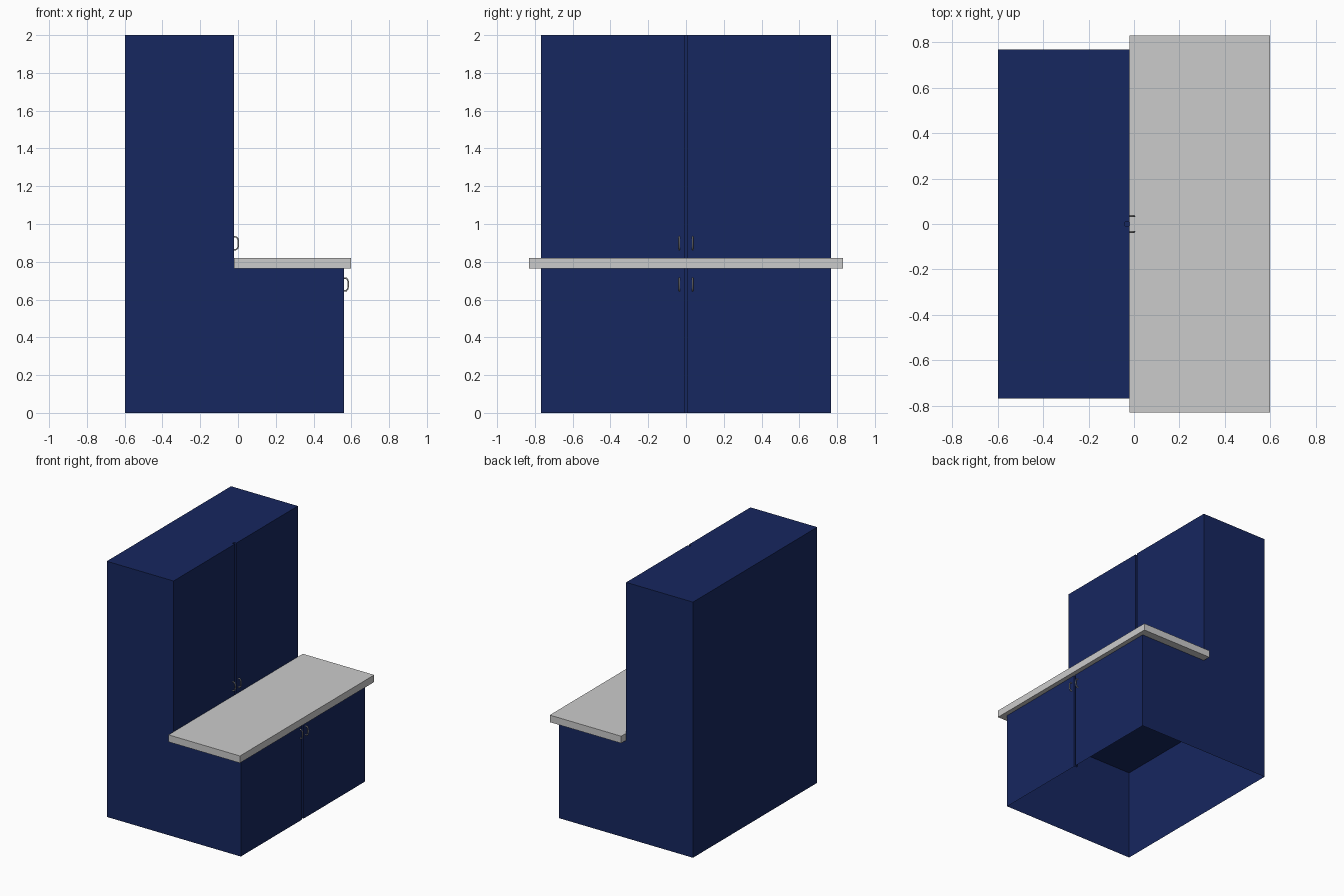
import bpy, bmesh

if "Cube" in bpy.data.objects:
    bpy.data.objects.remove(bpy.data.objects["Cube"])

navy = bpy.data.materials.new("navy")
navy.diffuse_color = (0.008, 0.02, 0.115, 1)
navy.use_nodes = True
navy.node_tree.nodes["Principled BSDF"].inputs["Base Color"].default_value = navy.diffuse_color

BACK, UPPER_FRONT, LOWER_FRONT = -0.598, -0.02, 0.562
HALF, GAP, GROOVE = 0.768, 0.009, 0.02


def finish(bm, name, mat=None):
    bmesh.ops.recalc_face_normals(bm, faces=bm.faces)
    mesh = bpy.data.meshes.new(name)
    bm.to_mesh(mesh)
    bm.free()
    obj = bpy.data.objects.new(name, mesh)
    bpy.context.collection.objects.link(obj)
    if mat:
        mesh.materials.append(mat)
    return obj


def prism(name, outline, z0, z1, mat=None, cap_top=True, cap_bottom=True):
    """Extrude a plan outline upwards, with optional end caps."""
    bm = bmesh.new()
    low = [bm.verts.new((x, y, z0)) for x, y in outline]
    top = [bm.verts.new((x, y, z1)) for x, y in outline]
    for i in range(len(outline)):
        j = (i + 1) % len(outline)
        bm.faces.new((low[i], low[j], top[j], top[i]))
    if cap_bottom:
        bm.faces.new(low[::-1])
    if cap_top:
        bm.faces.new(top)
    return finish(bm, name, mat)


def cabinet_plan(front):
    """Rectangle with a narrow groove between the two doors."""
    return [(BACK, -HALF), (front, -HALF), (front, -GAP), (front - GROOVE, -GAP),
            (front - GROOVE, GAP), (front, GAP), (front, HALF), (BACK, HALF)]


def rect(x0, x1, h):
    return [(x0, -h), (x1, -h), (x1, h), (x0, h)]


# Lower cabinet is open underneath, with an inner ceiling
prism("lower_cabinet", cabinet_plan(LOWER_FRONT), 0, 0.765, navy, cap_bottom=False)
prism("inner_ceiling", rect(BACK + 0.002, LOWER_FRONT - GROOVE - 0.002, HALF - 0.002),
      0.71, 0.763, navy)

# Tall cabinet and worktop
prism("upper_cabinet", cabinet_plan(UPPER_FRONT), 0.765, 2.0, navy, cap_bottom=False)
prism("worktop", rect(UPPER_FRONT, 0.598, 0.83), 0.765, 0.82)


# Bow handles
def handle(name, x, y, z):
    path = [(-0.004, -0.034), (0.012, -0.033), (0.020, -0.022), (0.022, 0),
            (0.020, 0.022), (0.012, 0.033), (-0.004, 0.034)]
    curve = bpy.data.curves.new(name, 'CURVE')
    curve.dimensions = '3D'
    curve.bevel_depth = 0.004
    curve.bevel_resolution = 2
    spline = curve.splines.new('POLY')
    spline.points.add(len(path) - 1)
    for p, (dx, dz) in zip(spline.points, path):
        p.co = (x + dx, y, z + dz, 1)
    obj = bpy.data.objects.new(name, curve)
    bpy.context.collection.objects.link(obj)


for side, y in (("left", -0.035), ("right", 0.035)):
    handle("upper_handle_" + side, UPPER_FRONT, y, 0.898)
    handle("lower_handle_" + side, LOWER_FRONT, y, 0.68)
